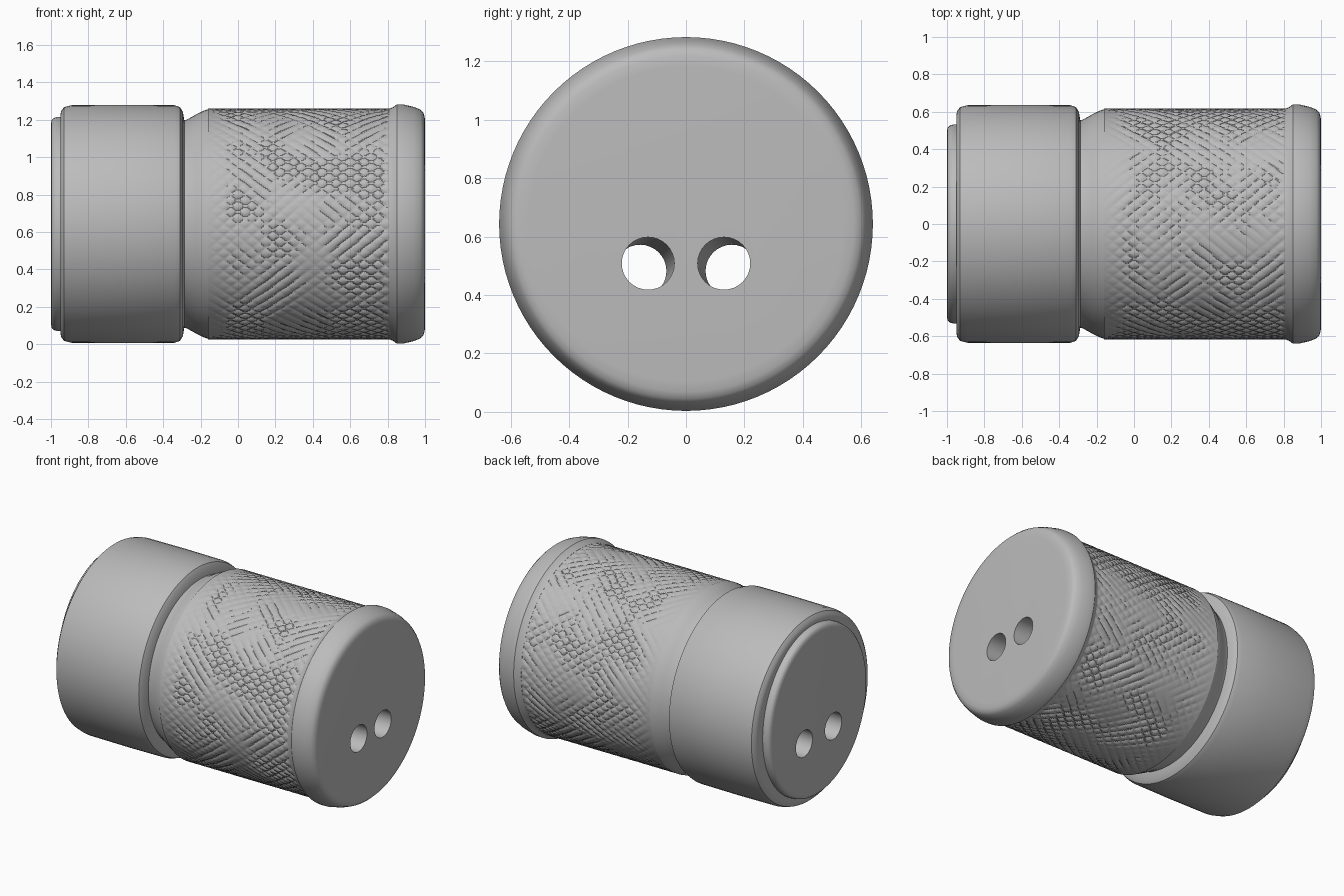
import bpy
import math
from mathutils import Vector, noise

if "Cube" in bpy.data.objects:
    bpy.data.objects.remove(bpy.data.objects["Cube"], do_unlink=True)

AXIS_Z = 0.643

grey = bpy.data.materials.new("plain grey")
grey.use_nodes = True
grey.diffuse_color = (0.5, 0.5, 0.5, 1)
grey.node_tree.nodes["Principled BSDF"].inputs["Base Color"].default_value = (0.5, 0.5, 0.5, 1)


def activate(obj):
    bpy.ops.object.select_all(action='DESELECT')
    obj.select_set(True)
    bpy.context.view_layer.objects.active = obj


def lathe(name, profile, sides, caps=True, squash=1.0, relief=None):
    """Revolve (x, radius) points around the long axis; relief adds height."""
    verts, faces = [], []
    for x, r in profile:
        for i in range(sides):
            a = math.tau * i / sides
            rr = r + (relief(x, a) if relief else 0)
            verts.append((x, rr * math.cos(a) * squash, AXIS_Z + rr * math.sin(a)))
    for j in range(len(profile) - 1):
        for i in range(sides):
            k = (i + 1) % sides
            faces.append((j * sides + i, (j + 1) * sides + i,
                          (j + 1) * sides + k, j * sides + k))
    if caps:
        faces.append(tuple(range(sides)))
        faces.append(tuple(reversed(range(len(verts) - sides, len(verts)))))
    mesh = bpy.data.meshes.new(name)
    mesh.from_pydata(verts, [], faces)
    # outward normals
    mesh.flip_normals()
    obj = bpy.data.objects.new(name, mesh)
    bpy.context.collection.objects.link(obj)
    mesh.materials.append(grey)
    return obj


def bore_cutter(side):
    """Slightly slanted drill running the full length."""
    a = Vector((-1.0, side * 0.157, 0.482))
    b = Vector((1.0, side * 0.13, 0.508))
    d = b - a
    bpy.ops.mesh.primitive_cylinder_add(vertices=32, radius=0.09, depth=d.length * 1.2,
                                        location=(a + b) / 2,
                                        rotation=d.to_track_quat('Z', 'Y').to_euler())
    obj = bpy.context.object
    obj.name = "bore_cutter"
    obj.hide_render = True
    obj.data.materials.append(grey)
    return obj


# collar, neck and rounded end cap in one solid
body = lathe("body", [
    (-0.95, 0.585), (-0.945, 0.605), (-0.93, 0.625), (-0.89, 0.635), (-0.6, 0.637),
    (-0.34, 0.635), (-0.31, 0.625), (-0.295, 0.6), (-0.287, 0.555), (-0.275, 0.557),
    (-0.22, 0.588), (-0.18, 0.607), (-0.15, 0.616), (-0.14, 0.59), (0.8, 0.59),
    (0.81, 0.617), (0.83, 0.625), (0.85, 0.64), (0.88, 0.64), (0.94, 0.626),
    (0.975, 0.612), (0.99, 0.598), (0.998, 0.575), (1.0, 0.54)], 96)

# raised plate on the collar end
plate = lathe("end_plate", [
    (-1.0, 0.535), (-0.996, 0.555), (-0.985, 0.567), (-0.965, 0.572), (-0.93, 0.572)],
    96, squash=0.93)


# diamond knurling worn away in patches
def knurl(x, a):
    turns = 60 * a / math.tau
    p = Vector((x * 2.5, math.cos(a) * 2, math.sin(a) * 2))
    fade = max(0, min(1, (x + 0.16) / 0.15, (0.82 - x) / 0.03))
    depth = 0.0
    for sign in (1, -1):
        u = (turns + sign * x / 0.075) % 1
        wear = max(0, min(1, 0.65 + 1.2 * noise.noise(p * 1.5 + Vector((sign * 9, 0, 0)))))
        groove = max(0, 1 - min(u, 1 - u) / 0.2)
        depth = max(depth, wear * groove)
    return -0.012 * depth * fade


rows = 96
sleeve = lathe("knurled_sleeve",
               [(-0.16 + 0.98 * j / rows, 0.617) for j in range(rows + 1)],
               480, caps=False, relief=knurl)

# drill both bores through the solids
cutters = [bore_cutter(s) for s in (-1, 1)]
for part in (body, plate):
    activate(part)
    for c in cutters:
        mod = part.modifiers.new("bore", 'BOOLEAN')
        mod.operation = 'DIFFERENCE'
        mod.solver = 'EXACT'
        mod.object = c
        bpy.ops.object.modifier_apply(modifier=mod.name)
for c in cutters:
    bpy.data.objects.remove(c, do_unlink=True)

for part in (body, plate, sleeve):
    activate(part)
    bpy.ops.object.shade_smooth_by_angle(angle=math.radians(35))
